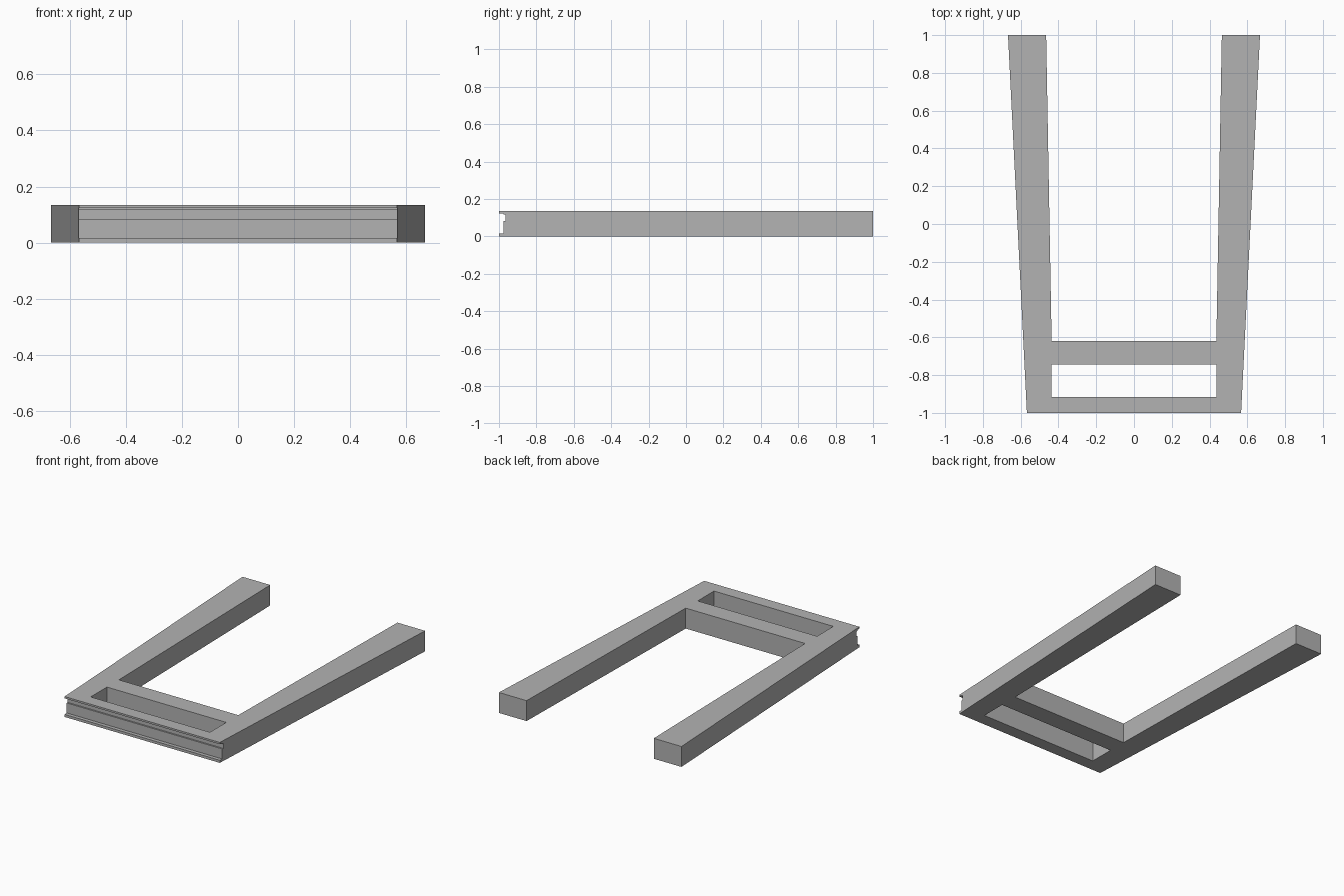
import bpy
import bmesh
from mathutils import Vector

HEIGHT = 0.135

cube = bpy.data.objects.get("Cube")
if cube:
    bpy.data.objects.remove(cube, do_unlink=True)

grey = bpy.data.materials.new("plain grey")
grey.use_nodes = True
colour = (0.45, 0.45, 0.45, 1)
grey.diffuse_color = colour
grey.node_tree.nodes["Principled BSDF"].inputs["Base Color"].default_value = colour


def prism(name, points, offset):
    """Extrude a closed outline of 3D points along an offset."""
    bm = bmesh.new()
    face = bm.faces.new([bm.verts.new(p) for p in points])
    result = bmesh.ops.extrude_face_region(bm, geom=[face])
    moved = [v for v in result["geom"] if isinstance(v, bmesh.types.BMVert)]
    bmesh.ops.translate(bm, verts=moved, vec=Vector(offset))
    bmesh.ops.recalc_face_normals(bm, faces=bm.faces)
    mesh = bpy.data.meshes.new(name)
    bm.to_mesh(mesh)
    bm.free()
    mesh.materials.append(grey)
    obj = bpy.data.objects.new(name, mesh)
    bpy.context.collection.objects.link(obj)
    return obj


def cut(target, cutter):
    """Subtract a cutter from the target, then discard it."""
    cutter.hide_render = True
    mod = target.modifiers.new("cut", "BOOLEAN")
    mod.operation = "DIFFERENCE"
    mod.solver = "EXACT"
    mod.object = cutter
    bpy.context.view_layer.objects.active = target
    bpy.ops.object.modifier_apply(modifier=mod.name)
    bpy.data.objects.remove(cutter, do_unlink=True)


# U-shaped frame: two splayed arms joined by the crossbar, mirrored outline
half = [(0.567, -1), (0.667, 1), (0.465, 1), (0.436, -0.62)]
outline = half + [(-x, y) for x, y in reversed(half)]
frame = prism("frame", [(x, y, 0) for x, y in outline], (0, 0, HEIGHT))

# Rectangular opening between the crossbar and the front rail
slot = [(0.436, -0.915), (0.436, -0.745), (-0.436, -0.745), (-0.436, -0.915)]
cut(frame, prism("slot_cutter", [(x, y, -0.1) for x, y in slot], (0, 0, 0.4)))

# Stepped groove along the front rail, leaving a thin lip above and below
groove = [(-1.1, 0.017), (-0.976, 0.017), (-0.976, 0.083),
          (-0.966, 0.083), (-0.966, 0.117), (-0.976, 0.117),
          (-0.976, 0.123), (-1.1, 0.123)]
cut(frame, prism("groove_cutter", [(-0.8, y, z) for y, z in groove], (1.6, 0, 0)))
